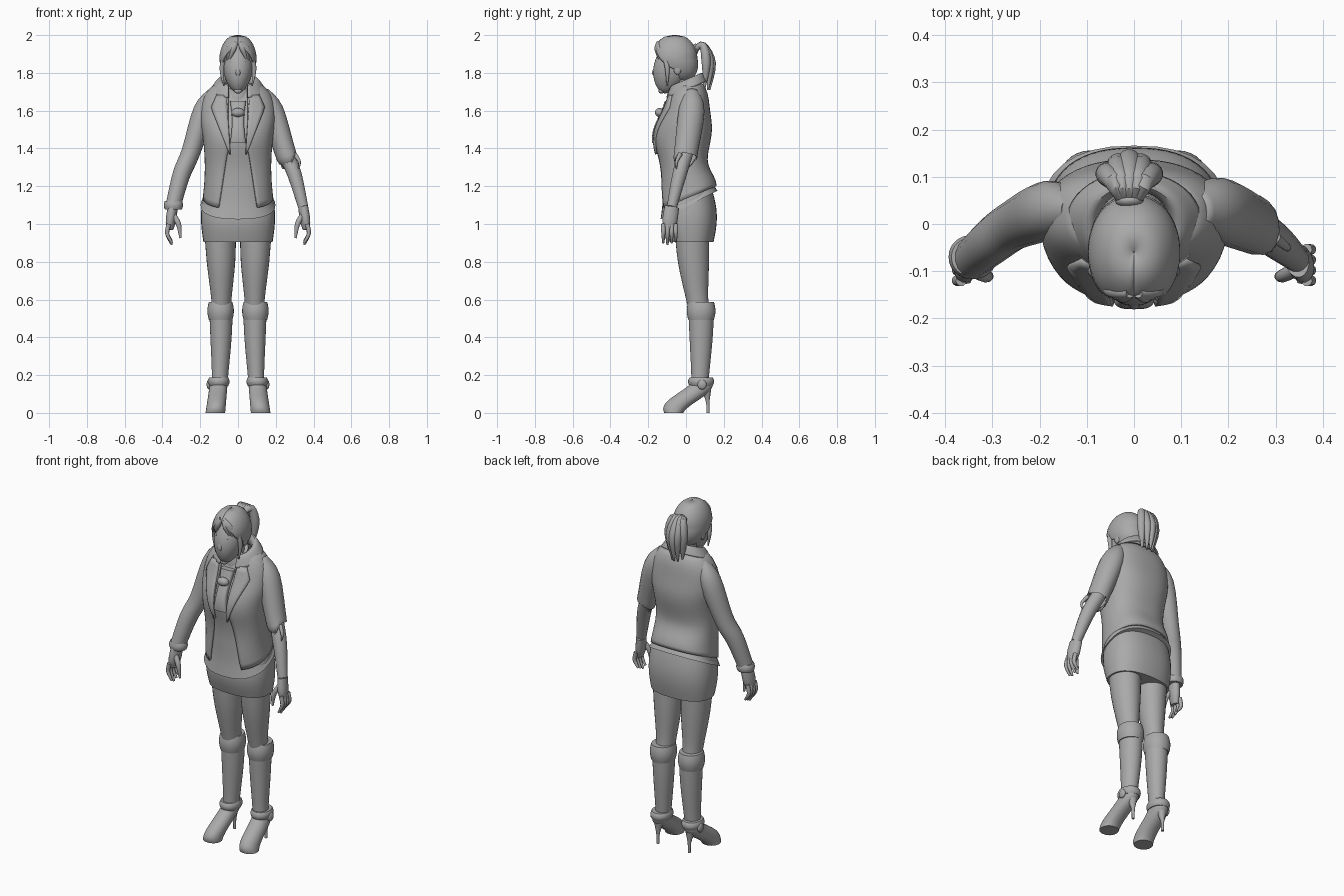
import bpy, bmesh, math, random
from math import sin, cos, pi
from mathutils import Vector

random.seed(4)
if "Cube" in bpy.data.objects:
    bpy.data.objects.remove(bpy.data.objects["Cube"], do_unlink=True)

COLOUR = (.4, .4, .4, 1)
grey = bpy.data.materials.new("plain grey")
grey.use_nodes = True
grey.diffuse_color = COLOUR
grey.node_tree.nodes["Principled BSDF"].inputs["Base Color"].default_value = COLOUR
BOXY = 2.4
SIDES = (("left", 1), ("right", -1))


def smooth_path(keys, steps=4):
    """Catmull-Rom interpolation of equally long tuples."""
    out = []
    last = len(keys) - 1
    for i in range(last):
        near = (keys[max(i - 1, 0)], keys[i], keys[i + 1], keys[min(i + 2, last)])
        for step in range(steps):
            t = step / steps
            out.append([b + t / 2 * (c - a + t * (2*a - 5*b + 4*c - d + t * (3*(b - c) + d - a)))
                        for a, b, c, d in zip(*near)])
    return out + [list(keys[last])]


def skin(name, rings, wrap=True, caps=True, thick=0):
    """Bridge rings of points into one smooth-shaded object."""
    bm = bmesh.new()
    rows = [[bm.verts.new(point) for point in ring] for ring in rings]
    count = len(rows[0])
    for low, high in zip(rows, rows[1:]):
        for j in range(count if wrap else count - 1):
            k = (j + 1) % count
            bm.faces.new((low[j], low[k], high[k], high[j]))
    if wrap and caps:
        bm.faces.new(rows[0])
        bm.faces.new(rows[-1])
    bmesh.ops.recalc_face_normals(bm, faces=bm.faces)
    mesh = bpy.data.meshes.new(name)
    bm.to_mesh(mesh)
    bm.free()
    mesh.materials.append(grey)
    part = bpy.data.objects.new(name, mesh)
    bpy.context.collection.objects.link(part)
    if thick:
        shell = part.modifiers.new("thickness", 'SOLIDIFY')
        shell.thickness, shell.offset = thick, 0
    bpy.ops.object.select_all(action='DESELECT')
    part.select_set(True)
    bpy.context.view_layer.objects.active = part
    bpy.ops.object.shade_smooth_by_angle(angle=math.radians(40))


def loft(name, rule, steps=16, count=32, power=2.1, opened=False, caps=True, thick=0):
    """Stack level sections; rule(t) gives centre, two radii, tilt and front gap."""
    rings = []
    for step in range(steps + 1):
        (x, y, z), width, depth, tilt, gap = rule(step / steps)
        start = math.asin(min(1, max(0, gap / width)) ** (power / 2)) if opened else 0
        ring = []
        for j in range(count + 1 if opened else count):
            angle = start + 2 * (pi - start) * j / count
            across = width * math.copysign(abs(sin(angle)) ** (2 / power), sin(angle))
            along = -depth * math.copysign(abs(cos(angle)) ** (2 / power), cos(angle))
            ring.append((x + across, y + along, z + tilt * along))
        rings.append(ring)
    skin(name, rings, not opened, caps, thick)


def tube(name, keys, side=1, flat=1, count=16, fray=0, caps=True, thick=0):
    """Tube through x, y, z, radius keys; flat scales its depth, fray tears its end."""
    path = smooth_path(keys)
    points = [Vector(key[:3]) for key in path]
    last = len(points) - 1
    rings = []
    for i, key in enumerate(path):
        along = (points[min(i + 1, last)] - points[max(i - 1, 0)]).normalized()
        u = along.cross(Vector((1, .2, .1))).normalized()
        v = along.cross(u)
        ring = []
        for j in range(count):
            angle = 2 * pi * j / count
            p = points[i] + key[3] * (u * cos(angle) * flat + v * sin(angle))
            if i == last:
                p.z += random.uniform(-fray, fray)
            ring.append((side * p.x, p.y, p.z))
        rings.append(ring)
    skin(name, rings, caps=caps, thick=thick)


def blob(name, centre, width, depth, height):
    x, y, z = centre

    def rule(t):
        swell = sin(pi * t) + .01
        return (x, y, z - height * cos(pi * t)), width * swell, depth * swell, 0, 0
    loft(name, rule, steps=10, count=16)


def band(name, centre, width, depth, height, tilt=0):
    """Soft cuff that bulges around a limb."""
    x, y, z = centre

    def rule(t):
        swell = .9 + .1 * sin(pi * t)
        return (x, y, z + height * (t - .5)), width * swell, depth * swell, tilt, 0
    loft(name, rule, steps=8, thick=.006)


# Torso section at any height, shared by all upper clothing
def torso(z, grow=0):
    taper = math.sqrt(1 - (max(0, z - 1.5) / .27) ** 2)
    width = (.17 + .4 * (z - 1.3) ** 2) * taper + grow
    depth = (.134 + .01 * cos(20 * (z - 1.47))) * taper + grow
    centre = (0, .02 - .04 * math.exp(-((z - 1.4) / .2) ** 2), z)
    return centre, width, depth, max(0, 1.35 - z) * 2, .05 + max(0, 1.4 - z) * .2


def chest_front(x, z):
    (_, y, _), width, depth, _, _ = torso(z)
    return y - depth * (1 - abs(x / width) ** BOXY) ** (1 / BOXY)


def shirt(t):
    z = 1.1 + .6 * t
    return torso(z, max(-.012, .012 - .4 * (z - 1.1)))


def collar(t):
    z = 1.71 + .05 * sin(pi * t ** .6)
    return (0, 0, z), .075 + .065 * t, .072 + .034 * t, .42, .05


def cravat(t):
    z = 1.43 + .22 * t
    return (0, chest_front(0, z), z), .042 - .01 * sin(pi * t), .02, 0, 0


def skirt(t):
    swell = sin(pi * t)
    return (0, .03 - .01 * t, .905 + .26 * t), .183 + .013 * swell, .116 + .022 * swell, .2 * t, 0


loft("shirt", shirt, power=BOXY)
loft("jacket", lambda t: torso(1.14 + .6 * t), 24, 48, BOXY, opened=True, thick=.012)
loft("jacket_collar", collar, 10, 40, opened=True, thick=.01)
loft("cravat", cravat, power=3)
blob("scarf_knot", (0, -.14, 1.59), .035, .024, .024)
band("neck_scarf", (0, -.01, 1.68), .065, .065, .1, tilt=.4)
loft("skirt", skirt, power=BOXY)

# Lapels follow the chest
for label, side in SIDES:
    rows = []
    for step in range(11):
        t = step / 10
        z = 1.37 + .31 * t
        reach = .08 * min(1.3 * t, 2.6 - 2 * t) + .004
        xs = [.04 + .02 * t + reach * k / 4 for k in range(5)]
        rows.append([(side * x, chest_front(x, z) - .01, z) for x in xs])
    skin(label + "_lapel", rows, wrap=False, thick=.014)

# Arms: one sleeve whole, the other torn at the elbow
cap, shoulder = (.13, .03, 1.7, .028), (.18, .03, 1.6, .057)
elbow, forearm, wrist = (.25, 0, 1.38), (.3, -.035, 1.26), (.345, -.075, 1.09)
tube("left_torn_sleeve", [cap, shoulder, elbow + (.052,), (.265, 0, 1.35, .055)],
     flat=1.15, fray=.012, caps=False, thick=.008)
tube("left_forearm", [elbow + (.04,), forearm + (.038,), wrist + (.027,)])
tube("torn_cloth_strip", [(.3, -.03, 1.37, .012), (.325, -.05, 1.33, .008), (.32, -.05, 1.29, .003)])
tube("right_sleeve", [cap, shoulder, elbow + (.05,), forearm + (.047,), wrist + (.04,)], -1, 1.1)
band("right_cuff", (-.342, -.07, 1.1), .048, .044, .04)


# Shoe sections slide from the toe back to the raised heel
def shoe(side):
    def rule(t):
        centre = (side * (.12 - .02 * t), .01 - .075 * cos(pi * t), .17 * t)
        return centre, .052 - .006 * t, .05 + .03 * sin(pi * t), 0, 0
    return rule


for label, side in SIDES:
    # Hand
    tube(label + "_palm", [wrist + (.026,), (.355, -.085, 1.02, .027), (.362, -.088, .97, .018)],
         side, flat=1.5)
    for finger in range(4):
        y = -.12 + .022 * finger
        tip = .89 + .01 * abs(finger - 1)
        tube(f"{label}_finger_{finger + 1}",
             [(.366, y, 1, .012), (.375, y, .95, .011), (.35, y, tip, .006)], side, count=10)
    tube(label + "_thumb", [(.345, -.095, 1.05, .015), (.315, -.11, 1, .014), (.304, -.11, .925, .006)], side)

    # Leg, sock and heeled shoe
    tube(label + "_leg", [(.095, .03, 1, .085), (.09, .04, .8, .075), (.088, .06, .6, .053),
                          (.09, .08, .5, .05)], side, flat=1.1, count=28)
    tube(label + "_sock", [(.09, .08, .57, .063), (.09, .08, .4, .056), (.095, .075, .2, .043),
                           (.1, .07, .13, .042)], side, flat=1.1, count=28)
    band(label + "_sock_cuff", (side * .092, .08, .54), .067, .073, .09)
    loft(label + "_shoe", shoe(side))
    tube(label + "_shoe_heel", [(.103, .108, .12, .026), (.103, .115, .06, .01), (.103, .116, 0, .008)], side)
    band(label + "_ankle_strap", (side * .102, .08, .166), .054, .066, .04)
    blob(label + "_strap_buckle", (side * .154, .085, .15), .012, .024, .026)


# Head and hair
def head(t):
    swell = sin(pi * t) ** .6 + .02
    return (0, -.055 - .055 * (1 - t) ** 2, 1.69 + .295 * t), .078 * swell, .1 * swell, 0, 0


def hair(t):
    swell = abs(sin(pi * t)) ** .4 + .01
    face = .085 * (1 - (t / .8) ** 4)
    return (0, -.03 - .03 * min(1, 2 * t), 1.755 + .243 * t), .093 * swell, .115 * swell, 0, face


tube("neck", [(0, .01, 1.62, .055), (0, -.01, 1.7, .047), (0, -.035, 1.8, .047)])
loft("head", head, 20)
loft("hair", hair, 24, 40, opened=True, thick=.008)
tube("nose", [(0, -.15, 1.85, .007), (0, -.167, 1.8, .014), (0, -.15, 1.79, .008)])
blob("upper_lip", (0, -.15, 1.772), .028, .012, .007)
blob("lower_lip", (0, -.145, 1.735), .024, .014, .008)
blob("teeth", (0, -.143, 1.753), .022, .012, .013)
blob("chin", (0, -.13, 1.705), .022, .016, .015)
for label, side in SIDES:
    blob(label + "_eye", (side * .03, -.14, 1.837), .014, .012, .009)
    blob(label + "_cheek", (side * .04, -.125, 1.795), .022, .02, .018)
    blob(label + "_ear", (side * .08, -.045, 1.82), .01, .02, .03)
    tube(label + "_brow", [(.01, -.15, 1.853, .006), (.032, -.15, 1.86, .008), (.055, -.13, 1.856, .004)], side)
    tube(label + "_side_lock", [(.055, -.125, 1.93, .012), (.085, -.1, 1.83, .013), (.075, -.1, 1.73, .003)], side)
    # Fringe swept away from the parting
    for lock in range(3):
        spread = .012 * lock
        tube(f"{label}_fringe_{lock + 1}",
             [(.01, -.145, 1.96, .012), (.025 + spread, -.152 + spread / 2, 1.925, .015),
              (.044 + spread, -.142 + spread, 1.875 - spread / 2, .005)], side)

# Ponytail
blob("hair_tie", (-.01, .05, 1.925), .03, .016, .03)
for strand in range(5):
    fan = .017 * (strand - 2)
    back = .02 * cos(strand - 2)
    tube(f"ponytail_strand_{strand + 1}",
         [(fan / 3 - .01, .05, 1.925, .014), (fan - .01, .09, 1.945, .02),
          (fan * 1.4 - .01, .115 + back, 1.85, .024), (fan - .01, .105 + back, 1.71, .004)])
